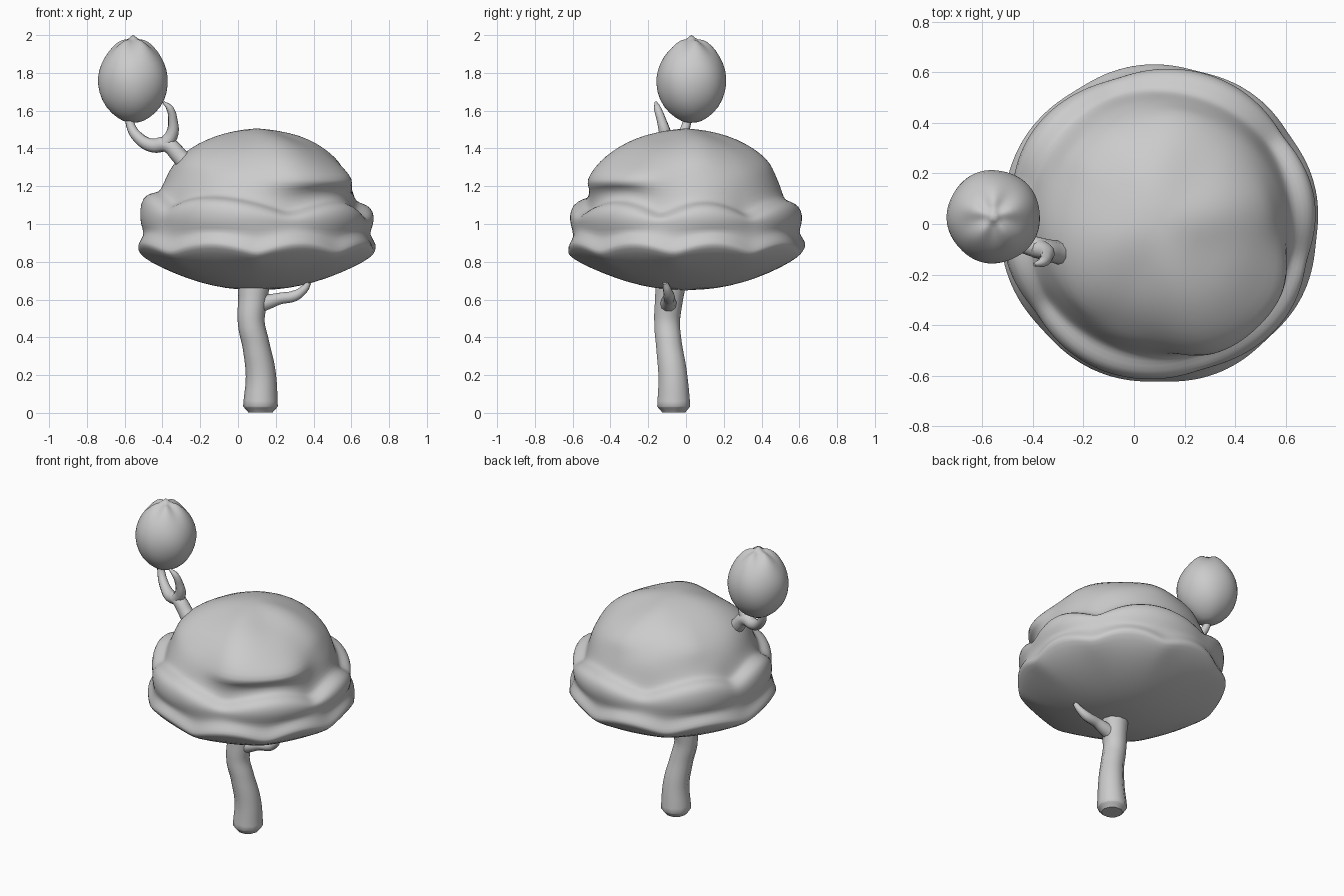
import bpy, bmesh
from math import sin, cos, pi, exp, radians

if "Cube" in bpy.data.objects:
    bpy.data.objects.remove(bpy.data.objects["Cube"])


def lathe(name, centre, profile, shape, n):
    """Revolve (r, z) points; shape(angle, row, r, z) may vary each ring."""
    bm = bmesh.new()
    rows = []
    for k, (r, z) in enumerate(profile):
        if r == 0:
            rows.append([bm.verts.new((centre[0], centre[1], z))])
            continue
        ring = []
        for i in range(n):
            a = 2 * pi * i / n
            rr, zz = shape(a, k, r, z)
            ring.append(bm.verts.new((centre[0] + rr * cos(a), centre[1] + rr * sin(a), zz)))
        rows.append(ring)
    for lo, hi in zip(rows, rows[1:]):
        for i in range(n):
            j = (i + 1) % n
            if len(lo) == 1:
                bm.faces.new((lo[0], hi[j], hi[i]))
            elif len(hi) == 1:
                bm.faces.new((lo[i], lo[j], hi[0]))
            else:
                bm.faces.new((lo[i], lo[j], hi[j], hi[i]))
    bmesh.ops.recalc_face_normals(bm, faces=bm.faces)
    me = bpy.data.meshes.new(name)
    bm.to_mesh(me)
    bm.free()
    for p in me.polygons:
        p.use_smooth = True
    ob = bpy.data.objects.new(name, me)
    bpy.context.collection.objects.link(ob)
    mod = ob.modifiers.new("smooth", 'SUBSURF')
    mod.levels = mod.render_levels = 1


def limb(name, pts):
    """Tapered tube through (x, y, z, radius) points."""
    cu = bpy.data.curves.new(name, 'CURVE')
    cu.dimensions = '3D'
    cu.bevel_depth = 1
    cu.bevel_resolution = 3
    cu.use_fill_caps = True
    cu.resolution_u = 6
    sp = cu.splines.new('BEZIER')
    sp.bezier_points.add(len(pts) - 1)
    for p, (x, y, z, r) in zip(sp.bezier_points, pts):
        p.co = (x, y, z)
        p.radius = r
        p.handle_left_type = p.handle_right_type = 'AUTO'
    ob = bpy.data.objects.new(name, cu)
    bpy.context.collection.objects.link(ob)
    bpy.ops.object.select_all(action='DESELECT')
    ob.select_set(True)
    bpy.context.view_layer.objects.active = ob
    bpy.ops.object.convert(target='MESH')
    bpy.ops.object.shade_smooth_by_angle(angle=radians(50))


# trunk and its stub branch
limb("trunk", [(0.119, -0.065, 0.003, 0.065), (0.119, -0.065, 0.035, 0.092),
               (0.121, -0.07, 0.2, 0.08), (0.095, -0.09, 0.36, 0.072),
               (0.07, -0.1, 0.48, 0.071), (0.078, -0.09, 0.6, 0.077),
               (0.085, -0.08, 0.69, 0.085)])
limb("trunk_branch", [(0.06, -0.095, 0.56, 0.055), (0.15, -0.092, 0.585, 0.042),
                      (0.22, -0.09, 0.605, 0.032), (0.3, -0.09, 0.62, 0.03),
                      (0.35, -0.1, 0.655, 0.022), (0.375, -0.11, 0.69, 0.014)])

# forked twig that carries the small leaf ball
limb("twig_left_fork", [(-0.25, -0.12, 1.29, 0.052), (-0.31, -0.11, 1.36, 0.045),
                        (-0.375, -0.095, 1.42, 0.042), (-0.45, -0.07, 1.415, 0.038),
                        (-0.525, -0.03, 1.455, 0.03), (-0.568, 0.0, 1.52, 0.024),
                        (-0.575, 0.01, 1.58, 0.022)])
limb("twig_right_fork", [(-0.385, -0.095, 1.42, 0.04), (-0.348, -0.11, 1.48, 0.033),
                         (-0.345, -0.13, 1.55, 0.025), (-0.36, -0.15, 1.61, 0.02),
                         (-0.395, -0.16, 1.645, 0.007)])

# large canopy: bowl underside, scalloped rim, lobed middle tier, dome
profile = [(0, 0.648), (0.16, 0.658), (0.3, 0.688), (0.45, 0.742), (0.57, 0.808),
           (0.628, 0.865), (0.634, 0.888), (0.612, 0.925), (0.597, 0.955),
           (0.612, 0.995), (0.618, 1.05), (0.602, 1.1), (0.56, 1.12), (0.527, 1.13),
           (0.51, 1.17), (0.492, 1.22), (0.467, 1.27), (0.433, 1.32), (0.383, 1.37),
           (0.313, 1.42), (0.22, 1.463), (0.11, 1.495), (0, 1.507)]


def near(a, deg, width):
    d = (a - radians(deg) + pi) % (2 * pi) - pi
    return exp(-(d / radians(width)) ** 4)


def canopy_shape(a, k, r, z):
    rim = abs(sin(4 * a + 0.5 + 0.5 * sin(a)))
    lobe = abs(sin(3 * a + 0.9 + 0.4 * sin(2 * a)))
    if 4 <= k <= 8:                                   # rim
        w = (0.35, 1, 1, 0.8, 0.5)[k - 4]
        z += w * (0.05 * rim - 0.037)
        r += w * (0.012 * rim - 0.008)
    elif 9 <= k <= 14:                                # middle tier
        w = (0.1, 0.5, 1, 1, 0.9, 0.4)[k - 9]
        z += w * (0.065 * lobe - 0.055 - 0.02 * cos(a) + 0.015 * near(a, 180, 50))
        if k < 13:
            r += 0.025 * lobe - 0.017
    if 14 <= k <= 19:                                 # front right shelf
        w = (0.01, 0.085, 0.09, 0.055, 0.02, 0.005)[k - 14]
        d = near(a, -48, 34)
        r += w * d
        z += (0.02, -0.01, -0.01, 0.005, 0.015, 0.01)[k - 14] * d
        # softer leaf clumps elsewhere on the dome
        t = near(a, 205, 32) + near(a, 62, 28) + near(a, 130, 20)
        r += (0, 0, 0.005, 0.015, 0.016, 0.01)[k - 14] * t
    if 17 <= k <= 20:
        r += 0.008 * sin(5 * a + 1)
        z += 0.008 * sin(4 * a + 0.5)
    return r, z


lathe("canopy", (0.1, 0.0), profile, canopy_shape, 72)

# small leaf ball with a tuft on top
ball_profile = [(0, 1.535), (0.05, 1.54), (0.12, 1.585), (0.17, 1.655),
                (0.19, 1.74), (0.183, 1.815), (0.152, 1.885), (0.108, 1.94),
                (0.058, 1.972), (0.032, 1.973), (0, 2.006)]


def ball_shape(a, k, r, z):
    if k in (7, 8):
        z += 0.01 * sin(5 * a)
    return r * (1 + 0.012 * sin(5 * a + k)), z


lathe("leaf_ball", (-0.555, 0.029), ball_profile, ball_shape, 30)
